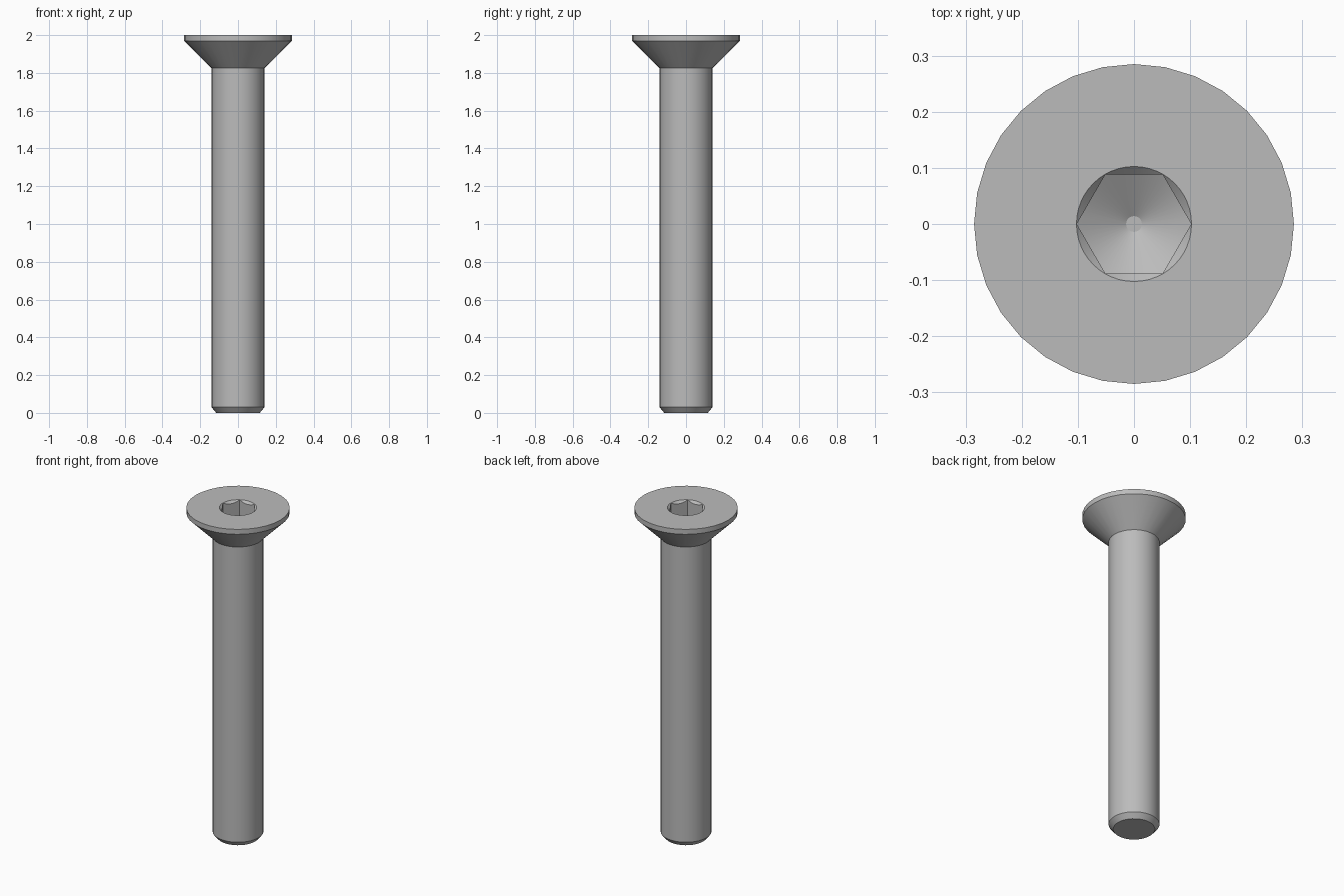
import bpy
import bmesh
from math import cos, sin, tau, radians

if "Cube" in bpy.data.objects:
    bpy.data.objects.remove(bpy.data.objects["Cube"], do_unlink=True)

steel = bpy.data.materials.new("grey steel")
steel.use_nodes = True
GREY = (0.5, 0.5, 0.5, 1)
steel.diffuse_color = GREY
steel.node_tree.nodes["Principled BSDF"].inputs["Base Color"].default_value = GREY


def lathe(name, profile, sides):
    """Closed solid of revolution from (radius, height) pairs, bottom to top."""
    bm = bmesh.new()
    rings = [[bm.verts.new((r * cos(tau * i / sides), r * sin(tau * i / sides), z))
              for i in range(sides)] for r, z in profile]
    for low, high in zip(rings, rings[1:]):
        for i in range(sides):
            j = (i + 1) % sides
            bm.faces.new((low[i], low[j], high[j], high[i]))
    bm.faces.new(rings[0][::-1])
    bm.faces.new(rings[-1])
    mesh = bpy.data.meshes.new(name)
    bm.to_mesh(mesh)
    bm.free()
    obj = bpy.data.objects.new(name, mesh)
    mesh.materials.append(steel)
    bpy.context.collection.objects.link(obj)
    return obj


def combine(target, tool, operation):
    """Apply a boolean and discard the tool."""
    bpy.context.view_layer.objects.active = target
    mod = target.modifiers.new(operation.lower(), "BOOLEAN")
    mod.operation, mod.object, mod.solver = operation, tool, "EXACT"
    bpy.ops.object.modifier_apply(modifier=mod.name)
    bpy.data.objects.remove(tool, do_unlink=True)


# Shank with chamfered end and countersunk head
screw = lathe("countersunk_screw",
              [(0.115, 0), (0.14, 0.03), (0.14, 1.825), (0.285, 1.97), (0.285, 2)], 32)

# Hexagonal socket with a drilled conical floor
socket = lathe("socket_cutter", [(0.102, 1.7), (0.102, 2.1)], 6)
drill = lathe("drill_point", [(0.014, 1.81), (0.12, 1.874), (0.12, 2.2)], 48)
combine(socket, drill, "INTERSECT")
combine(screw, socket, "DIFFERENCE")

# Countersunk lip around the socket mouth
lip = lathe("lip_cutter", [(0.0525, 1.95), (0.1525, 2.05)], 48)
combine(screw, lip, "DIFFERENCE")

bpy.ops.object.select_all(action="DESELECT")
screw.select_set(True)
bpy.context.view_layer.objects.active = screw
bpy.ops.object.shade_smooth_by_angle(angle=radians(25))
